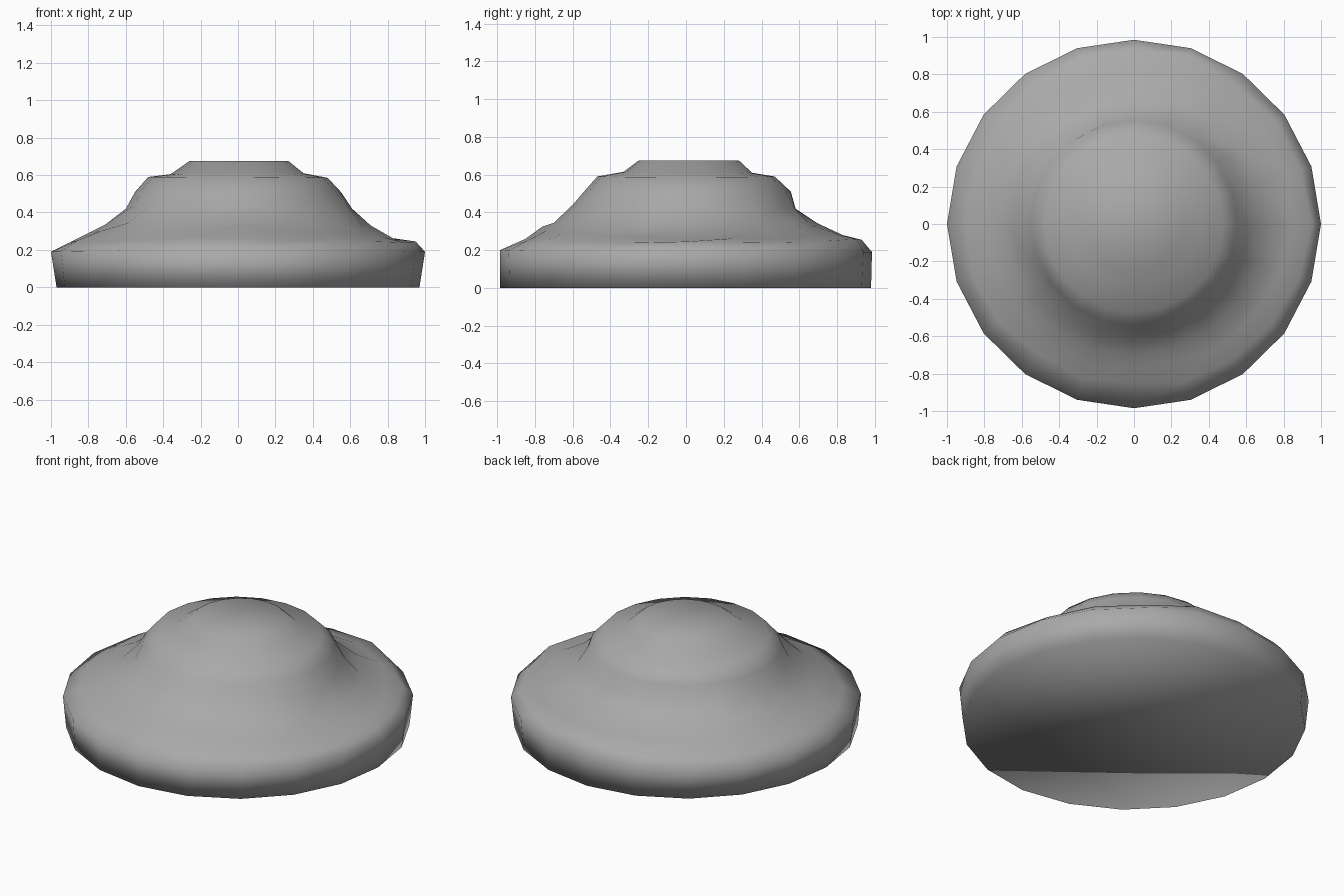
import bpy
import bmesh
import math
import random

random.seed(4)
SEGMENTS = 20

cube = bpy.data.objects.get("Cube")
if cube:
    bpy.data.objects.remove(cube, do_unlink=True)

# One grey stone colour
stone = bpy.data.materials.new("stone grey")
stone.use_nodes = True
colour = (0.4, 0.4, 0.4, 1)
stone.diffuse_color = colour
bsdf = stone.node_tree.nodes["Principled BSDF"]
bsdf.inputs["Base Color"].default_value = colour
bsdf.inputs["Roughness"].default_value = 0.9

# Radius and height of each ring on the left, back, right and front sides
left = [(.97, .01), (1, .19), (.95, .245), (.85, .25), (.71, .33),
        (.61, .42), (.55, .51), (.48, .585), (.35, .61), (.27, .675)]
back = [(.98, .01), (.985, .19), (.93, .255), (.83, .28), (.70, .34),
        (.58, .42), (.555, .51), (.47, .59), (.35, .61), (.28, .675)]
right = [(.97, .005), (1, .19), (.90, .24), (.80, .29), (.71, .335),
         (.60, .42), (.55, .51), (.48, .59), (.36, .605), (.26, .675)]
front = [(.985, .01), (.985, .2), (.85, .26), (.76, .325), (.70, .345),
         (.60, .44), (.54, .51), (.47, .59), (.33, .615), (.25, .675)]
sides = [left, back, right, front]


def ring_point(level, turn):
    """Blend the two nearest side profiles at a fraction of a full turn."""
    quarter = int(turn * 4) % 4
    f = turn * 4 - int(turn * 4)
    r0, z0 = sides[quarter][level]
    r1, z1 = sides[(quarter + 1) % 4][level]
    r, z = r0 + (r1 - r0) * f, z0 + (z1 - z0) * f
    # Uneven hewn stone between the sides, strongest on the lower shelf
    if 0 < f < 1 and level in (2, 3, 4, 5):
        r += random.uniform(-.02, .02)
        z += random.uniform(-.01, .01)
    angle = turn * math.tau
    return r * math.cos(angle), r * math.sin(angle), z


# Stepped mound: stacked rings with a flat base and crown
bm = bmesh.new()
rings = [[bm.verts.new(ring_point(k, i / SEGMENTS)) for i in range(SEGMENTS)]
         for k in range(len(left))]
for low, high in zip(rings, rings[1:]):
    for i in range(SEGMENTS):
        j = (i + 1) % SEGMENTS
        bm.faces.new((low[i], low[j], high[j], high[i]))
bm.faces.new(rings[-1])
for v in rings[0]:
    v.co.z = 0
bm.faces.new(reversed(rings[0]))
for face in bm.faces:
    face.smooth = True
bmesh.ops.recalc_face_normals(bm, faces=bm.faces)

mesh = bpy.data.meshes.new("stone_mound")
bm.to_mesh(mesh)
bm.free()
mesh.materials.append(stone)
mound = bpy.data.objects.new("stone_mound", mesh)
bpy.context.collection.objects.link(mound)
